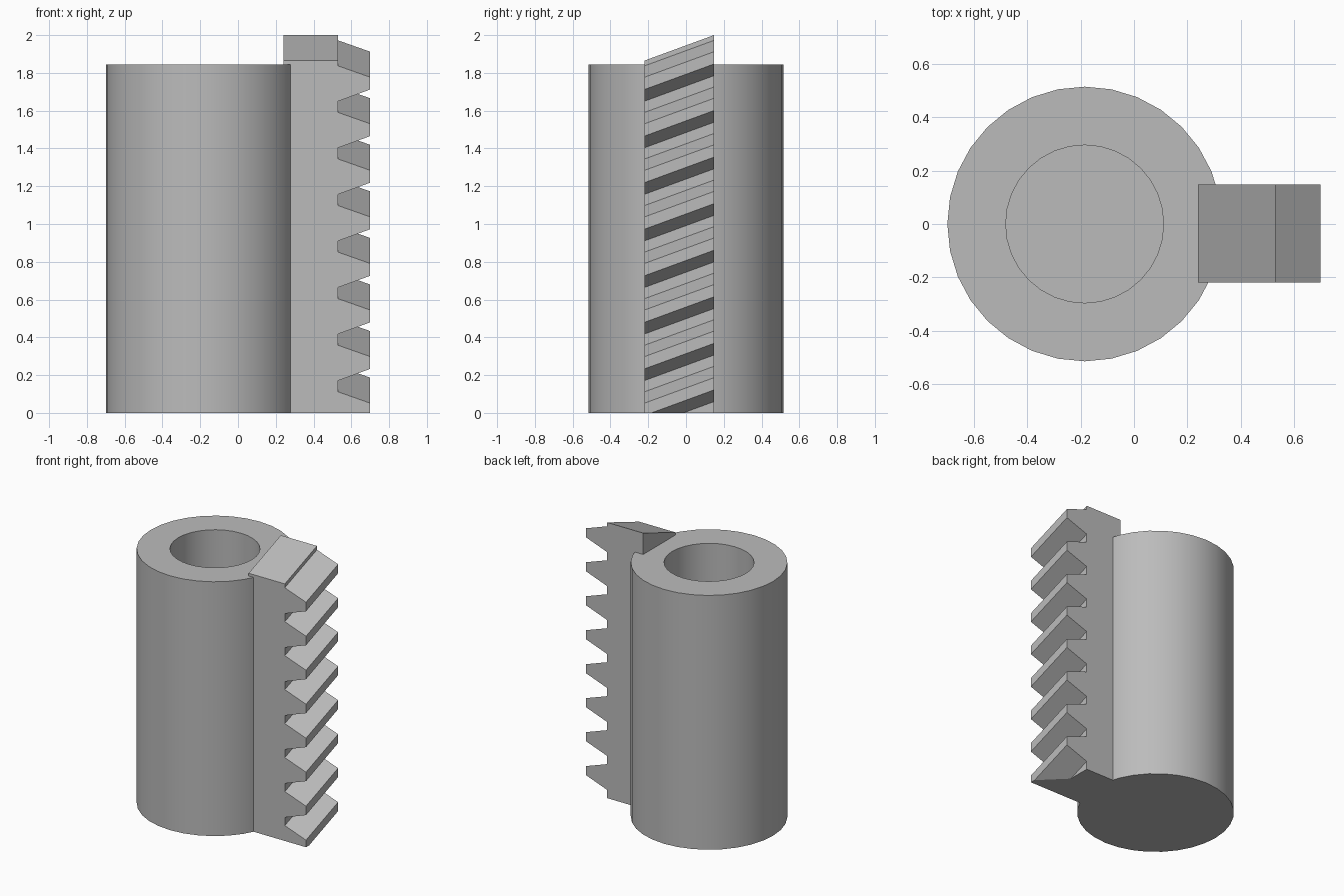
import bpy, bmesh, math
from mathutils import Matrix, Vector

cube = bpy.data.objects.get("Cube")
if cube:
    bpy.data.objects.remove(cube, do_unlink=True)

grey = bpy.data.materials.new("plain_grey")
grey.use_nodes = True
colour = (0.5, 0.5, 0.5, 1)
grey.diffuse_color = colour
grey.node_tree.nodes["Principled BSDF"].inputs["Base Color"].default_value = colour


def add_object(name, bm):
    bmesh.ops.recalc_face_normals(bm, faces=bm.faces)
    mesh = bpy.data.meshes.new(name)
    bm.to_mesh(mesh)
    bm.free()
    mesh.materials.append(grey)
    ob = bpy.data.objects.new(name, mesh)
    bpy.context.collection.objects.link(ob)
    return ob


# Round body with a blind bore sunk into its top
SIDES, RADIUS, BORE, HEIGHT, FLOOR = 32, 0.515, 0.295, 1.845, 0.2
bm = bmesh.new()
bmesh.ops.create_cone(bm, cap_ends=True, segments=SIDES, radius1=RADIUS, radius2=RADIUS,
                      depth=HEIGHT, matrix=Matrix.Translation((-0.185, 0, HEIGHT / 2)))
top = max(bm.faces, key=lambda f: f.calc_center_median().z)
bmesh.ops.inset_region(bm, faces=[top], thickness=(RADIUS - BORE) * math.cos(math.pi / SIDES))
bore = bmesh.ops.extrude_discrete_faces(bm, faces=[top])["faces"][0]
# Rebuild the bore wall between the rim and the sunken floor
rim_edges = [e for e in bm.edges if e.is_boundary and e not in bore.edges[:]]
bmesh.ops.translate(bm, verts=bore.verts[:], vec=(0, 0, FLOOR - HEIGHT))
bmesh.ops.bridge_loops(bm, edges=rim_edges + bore.edges[:])
body = add_object("bored_cylinder", bm)
bpy.context.view_layer.objects.active = body
body.select_set(True)
bpy.ops.object.shade_smooth_by_angle(angle=math.radians(35))
body.select_set(False)

# Slanted tooth rack: side profile from the top tooth down
BACK, ROOT, TIP = 0.24, 0.53, 0.70
NEAR, FAR, RISE = -0.22, 0.148, 0.135
PITCH, TEETH = 0.2465, 8
profile = [(BACK, 1.865), (ROOT, 1.865)]
for k in range(TEETH):
    drop = k * PITCH
    profile += [(ROOT, 1.837 - drop), (TIP, 1.777 - drop),
                (TIP, 1.712 - drop), (ROOT, 1.65 - drop)]
profile += [(ROOT, -0.3), (BACK, -0.3)]

bm = bmesh.new()
face = bm.faces.new([bm.verts.new((x, NEAR, z)) for x, z in profile])
swept = bmesh.ops.extrude_face_region(bm, geom=[face])["geom"]
bmesh.ops.translate(bm, verts=[v for v in swept if isinstance(v, bmesh.types.BMVert)],
                    vec=(0, FAR - NEAR, RISE))
# Trim the rack flat at the base and close the cut
cut = bmesh.ops.bisect_plane(bm, geom=bm.verts[:] + bm.edges[:] + bm.faces[:],
                             plane_co=Vector(), plane_no=Vector((0, 0, 1)), clear_inner=True)
bmesh.ops.holes_fill(bm, edges=[e for e in bm.edges if e.is_boundary])
add_object("helical_rack", bm)
